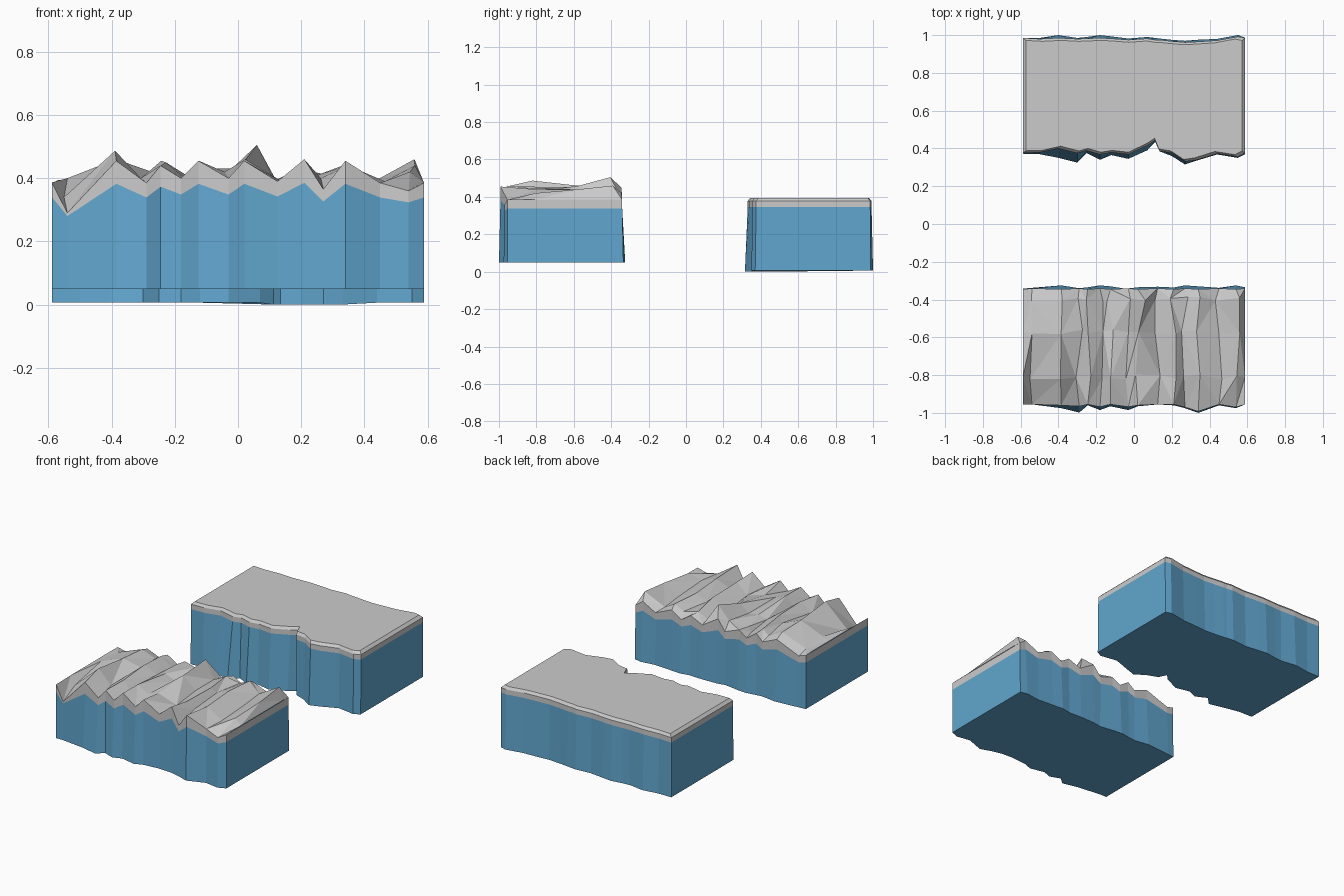
import bpy, random

if "Cube" in bpy.data.objects:
    bpy.data.objects.remove(bpy.data.objects["Cube"])
random.seed(4)

BLUE = bpy.data.materials.new("wall_blue")
BLUE.diffuse_color = (0.12, 0.38, 0.62, 1)
BLUE.use_nodes = True
BLUE.node_tree.nodes["Principled BSDF"].inputs["Base Color"].default_value = BLUE.diffuse_color


def make(name, verts, faces, mat=None):
    me = bpy.data.meshes.new(name)
    me.from_pydata(verts, [], faces)
    if mat:
        me.materials.append(mat)
    ob = bpy.data.objects.new(name, me)
    bpy.context.collection.objects.link(ob)
    return ob


def loft(name, rings, mat=None, bottom=False, top=False):
    """Skin counter-clockwise rings that all have the same point count."""
    n = len(rings[0])
    faces = [(k * n + i, k * n + (i + 1) % n, (k + 1) * n + (i + 1) % n, (k + 1) * n + i)
             for k in range(len(rings) - 1) for i in range(n)]
    if bottom:
        faces.append(tuple(reversed(range(n))))
    if top:
        faces.append(tuple(range((len(rings) - 1) * n, len(rings) * n)))
    return make(name, [p for r in rings for p in r], faces, mat)


def ring(xs, front, back, zf, zb):
    """Closed outline: front edge left to right, then back edge right to left."""
    f = list(zip(xs, front, zf))
    return f + list(zip(xs, back, zb))[::-1]


# Rocky block (front): shared columns, edge outlines and height rows
X = [-.588, -.54, -.385, -.29, -.245, -.18, -.125, -.03, .02, .125, .21, .27, .34, .45, .54, .588]
N = len(X)
front_foot = [-.955, -.955, -.975, -.998, -.96, -.985, -.965, -.985, -.965, -.955, -.96, -.975, -1.0, -.96, -.975, -.955]
front_rim = [-.955, -.955, -.96, -.965, -.955, -.968, -.955, -.968, -.96, -.955, -.955, -.97, -.992, -.955, -.97, -.955]
back_foot = [-.342, -.338, -.325, -.34, -.335, -.325, -.33, -.345, -.335, -.332, -.336, -.325, -.33, -.338, -.325, -.335]
back_rim = [-.345 + (.004 if i % 2 else 0) for i in range(N)]
heights = [
    [.385, .29, .455, .385, .44, .40, .455, .40, .455, .39, .46, .365, .455, .385, .36, .385],
    [.387, .34, .487, .40, .45, .40, .455, .42, .43, .39, .445, .40, .44, .39, .42, .387],
    [.387, .40, .46, .42, .455, .41, .43, .41, .46, .39, .44, .41, .44, .39, .44, .387],
    [.387, .39, .45, .41, .44, .39, .42, .43, .505, .39, .43, .41, .44, .39, .46, .387],
    [.385, .37, .43, .39, .43, .385, .42, .385, .45, .385, .42, .38, .42, .375, .42, .385]]


def seam(row):
    return [.342 + .62 * (z - .39) for z in row]


low = ring(X, front_foot, back_foot, [.05] * N, [.05] * N)
mid = ring(X, front_rim, back_rim, seam(heights[0]), seam(heights[-1]))
rim = ring(X, front_rim, back_rim, heights[0], heights[-1])
loft("rocky_block_walls", [low, mid], BLUE, bottom=True)
loft("rocky_block_edge_band", [mid, rim])

# Jagged ridged surface, joined to the rim at its border
verts = []
for r, row in enumerate(heights):
    for i, z in enumerate(row):
        inner = 0 < r < 4 and 0 < i < N - 1
        y = [front_rim[i], -.81, -.57, -.40, back_rim[i]][r]
        dx = random.uniform(-.02, .02) if inner else 0
        if r == 3 and i == 8:
            dx = .04
        dy = random.uniform(-.015, .015) if inner else 0
        verts.append((X[i] + dx, y + dy, z))
faces = []
for r in range(4):
    for i in range(N - 1):
        a, b, c, d = r * N + i, r * N + i + 1, (r + 1) * N + i + 1, (r + 1) * N + i
        faces += [(a, b, c), (a, c, d)] if (i + r) % 3 else [(a, b, d), (b, c, d)]
make("rocky_block_surface", verts, faces)

# Flat block (back): outline with notch near the middle of the front edge
BX = [-.588, -.50, -.40, -.30, -.25, -.18, -.12, -.03, .07, .112, .135, .20, .27, .33, .44, .55, .588]
M = len(BX)
foot = [.372, .37, .35, .325, .375, .34, .365, .345, .39, .435, .385, .36, .315, .335, .368, .35, .37]
lip = [.376, .378, .40, .375, .388, .368, .378, .368, .415, .442, .385, .375, .33, .338, .372, .355, .375]
rear = [.985, .985, 1.0, .985, .99, 1.0, .993, .982, .99, .985, .982, .975, .97, .975, .98, 1.0, .987]
rear_lip = [.985, .98, .985, .98, .982, .985, .982, .975, .982, .975, .975, .968, .962, .965, .972, .992, .985]
foot_z = [0 if .1 < x < .4 else .006 for x in BX]
base = ring(BX, foot, rear, foot_z, [.006] * M)
seam_ring = ring(BX, lip, rear_lip, [.347] * M, [.347] * M)
band_ring = ring(BX, lip, rear_lip, [.378] * M, [.378] * M)
inset_x = [x * .972 for x in BX]
top_ring = ring(inset_x, [y + .012 for y in lip], [y - .013 for y in rear_lip], [.394] * M, [.394] * M)
loft("flat_block_walls", [base, seam_ring], BLUE, bottom=True)
loft("flat_block_slab", [seam_ring, band_ring, top_ring], top=True)
